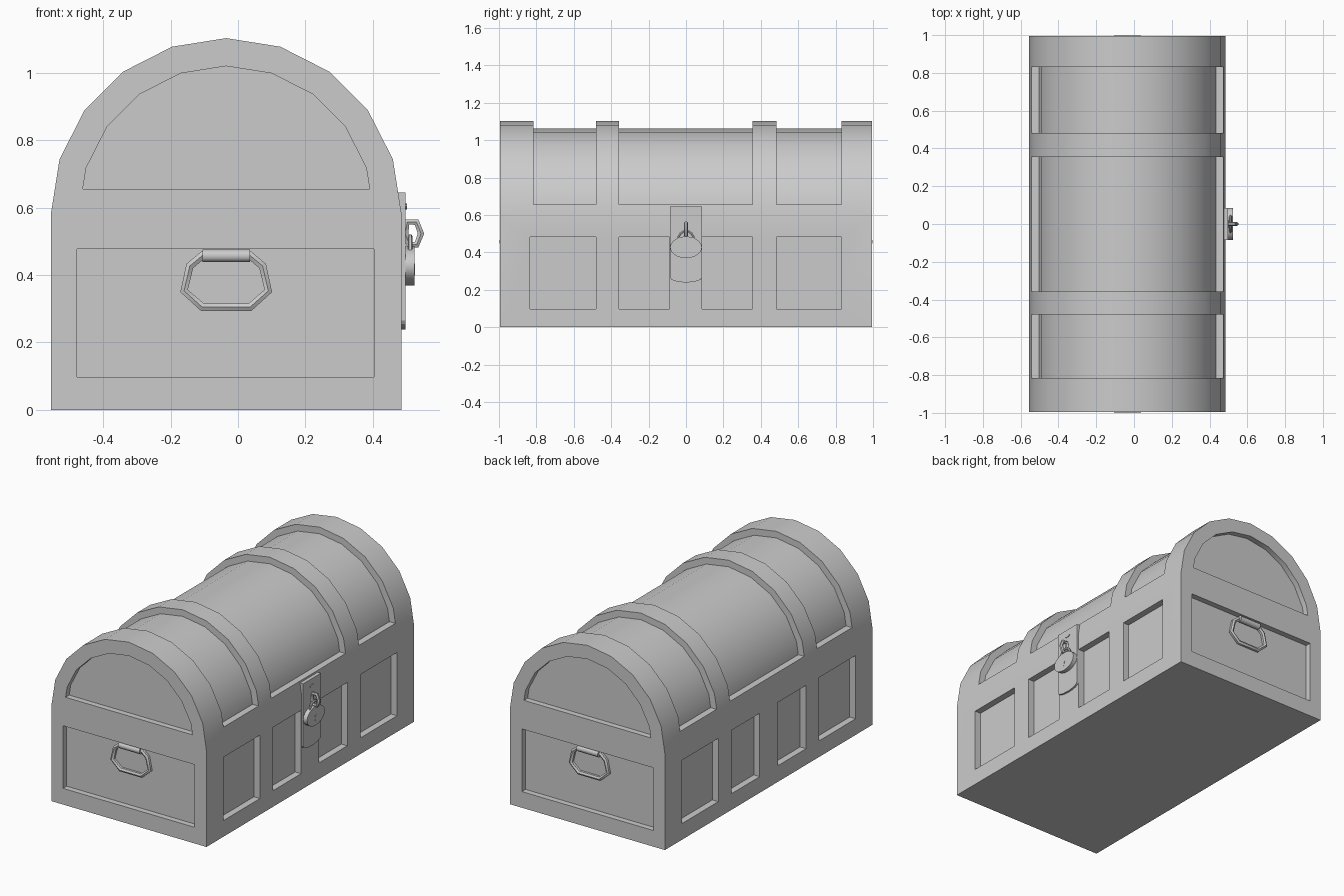
import bpy, bmesh, math

if "Cube" in bpy.data.objects:
    bpy.data.objects.remove(bpy.data.objects["Cube"])

CX, CZ = -0.035, 0.583      # chest axis: x centre, height where the arch starts
HALF, END = 0.52, 0.995     # half width, half length
SILL = 0.655                # lower edge of the lid panels


def prism(name, pts, axis, a, b):
    """Extrude a 2D outline: (x, z) along y, or (y, z) along x."""
    bm = bmesh.new()
    def place(u, v, t):
        return (u, t, v) if axis == 'y' else (t, u, v)
    lo = [bm.verts.new(place(u, v, a)) for u, v in pts]
    hi = [bm.verts.new(place(u, v, b)) for u, v in pts]
    bm.faces.new(lo)
    bm.faces.new(hi)
    n = len(pts)
    for i in range(n):
        bm.faces.new((lo[i], lo[(i + 1) % n], hi[(i + 1) % n], hi[i]))
    bmesh.ops.recalc_face_normals(bm, faces=bm.faces[:])
    me = bpy.data.meshes.new(name)
    bm.to_mesh(me)
    bm.free()
    ob = bpy.data.objects.new(name, me)
    bpy.context.collection.objects.link(ob)
    return ob


def activate(ob):
    bpy.ops.object.select_all(action='DESELECT')
    ob.select_set(True)
    bpy.context.view_layer.objects.active = ob


def smooth(ob, angle=30):
    activate(ob)
    bpy.ops.object.shade_smooth_by_angle(angle=math.radians(angle))


def rect(u0, u1, v0, v1):
    return [(u0, v0), (u1, v0), (u1, v1), (u0, v1)]


def arc(r, first=0, last=10):
    return [(CX + r * math.cos(math.pi * i / 10), CZ + r * math.sin(math.pi * i / 10))
            for i in range(first, last + 1)]


def arch_above_sill(r):
    """Ten-sided arch cut off level with the sill."""
    (x0, z0), (x1, z1) = arc(r, 0, 1)
    x = x0 + (x1 - x0) * (SILL - z0) / (z1 - z0)
    return [(x, SILL)] + arc(r, 1, 9) + [(2 * CX - x, SILL)]


def carve(ob, cutter):
    activate(ob)
    mod = ob.modifiers.new("recess", 'BOOLEAN')
    mod.operation, mod.solver, mod.object = 'DIFFERENCE', 'EXACT', cutter
    bpy.ops.object.modifier_apply(modifier=mod.name)
    bpy.data.objects.remove(cutter)


def ring(name, pts, radius, closed=True):
    cu = bpy.data.curves.new(name, 'CURVE')
    cu.dimensions = '3D'
    cu.bevel_depth, cu.bevel_resolution = radius, 1
    cu.use_fill_caps = True
    sp = cu.splines.new('POLY')
    sp.points.add(len(pts) - 1)
    for p, co in zip(sp.points, pts):
        p.co = (*co, 1)
    sp.use_cyclic_u = closed
    ob = bpy.data.objects.new(name, cu)
    bpy.context.collection.objects.link(ob)
    activate(ob)
    bpy.ops.object.convert(target='MESH')
    smooth(ob, 50)
    return ob


# chest body with arched lid
chest = prism("chest", [(CX + HALF, 0)] + arc(HALF) + [(CX - HALF, 0)], 'y', -END, END)

# lid panels between the raised bands
lid_cut = arch_above_sill(0.48) + [(CX - 0.62, SILL), (CX - 0.62, 1.25),
                                   (CX + 0.62, 1.25), (CX + 0.62, SILL)]
for y0, y1 in ((-0.815, -0.48), (-0.357, 0.355), (0.483, 0.832)):
    carve(chest, prism("lid_cutter", lid_cut, 'y', y0, y1))

# lower panels on both long sides
for y0, y1 in ((-0.833, -0.482), (-0.358, -0.088), (0.086, 0.355), (0.483, 0.832)):
    for s in (-1, 1):
        carve(chest, prism("side_cutter", rect(y0, y1, 0.098, 0.482), 'x',
                           CX + s * (HALF - 0.04), CX + s * 0.62))

# end panels: rectangle below, arch above
for s in (-1, 1):
    for outline in (rect(-0.478, 0.404, 0.098, 0.478), arch_above_sill(0.437)):
        carve(chest, prism("end_cutter", outline, 'y', s * (END - 0.035), s * 1.1))
smooth(chest)

# octagonal carrying handles with their brackets
for s, side in ((-1, "front"), (1, "back")):
    half = [(0.071, 0.305), (0.125, 0.353), (0.108, 0.427), (0.066, 0.462)]
    loop = half + [(-x, z) for x, z in reversed(half)]
    ring(side + "_handle", [(CX + x, s * 0.972, z) for x, z in loop], 0.0135)
    tube = [(s * (0.979 + 0.02 * math.cos(a)), 0.457 + 0.02 * math.sin(a))
            for a in (i * math.pi / 4 + math.pi / 8 for i in range(8))]
    smooth(prism(side + "_handle_bracket", tube, 'x', CX - 0.071, CX + 0.071), 50)

# lock plate with a rounded lower end
plate = [(-0.085, 0.645), (0.085, 0.645)]
plate += [(0.085 * math.cos(a), 0.265 - 0.026 * math.sin(a))
          for a in (i * math.pi / 8 for i in range(9))]
prism("lock_plate", plate, 'x', 0.465, 0.497)
prism("plate_slot_rivet", [(0.022 * math.cos(i * math.pi / 4), 0.603 + 0.009 * math.sin(i * math.pi / 4))
                           for i in range(8)], 'x', 0.49, 0.501)

# hexagonal staple standing out from the plate
ring("staple", [(x, 0, z) for x, z in ((0.502, 0.557), (0.53, 0.557), (0.543, 0.523),
                                       (0.53, 0.49), (0.508, 0.49), (0.496, 0.523))], 0.011)

# padlock
body = [(0.085 * math.cos(a), 0.427 + 0.058 * math.sin(a))
        for a in (i * math.pi / 10 for i in range(20))]
smooth(prism("padlock_body", body, 'x', 0.495, 0.523))
ring("padlock_shackle", [(0.511, 0.042 * math.cos(a), 0.467 + 0.047 * math.sin(a))
                         for a in (i * math.pi / 8 for i in range(9))], 0.007, False)
keyhole = [(0.008, 0.398), (0.004, 0.417), (0.009, 0.425), (0.005, 0.434),
           (-0.005, 0.434), (-0.009, 0.425), (-0.004, 0.417), (-0.008, 0.398)]
prism("keyhole", keyhole, 'x', 0.51, 0.5245)
